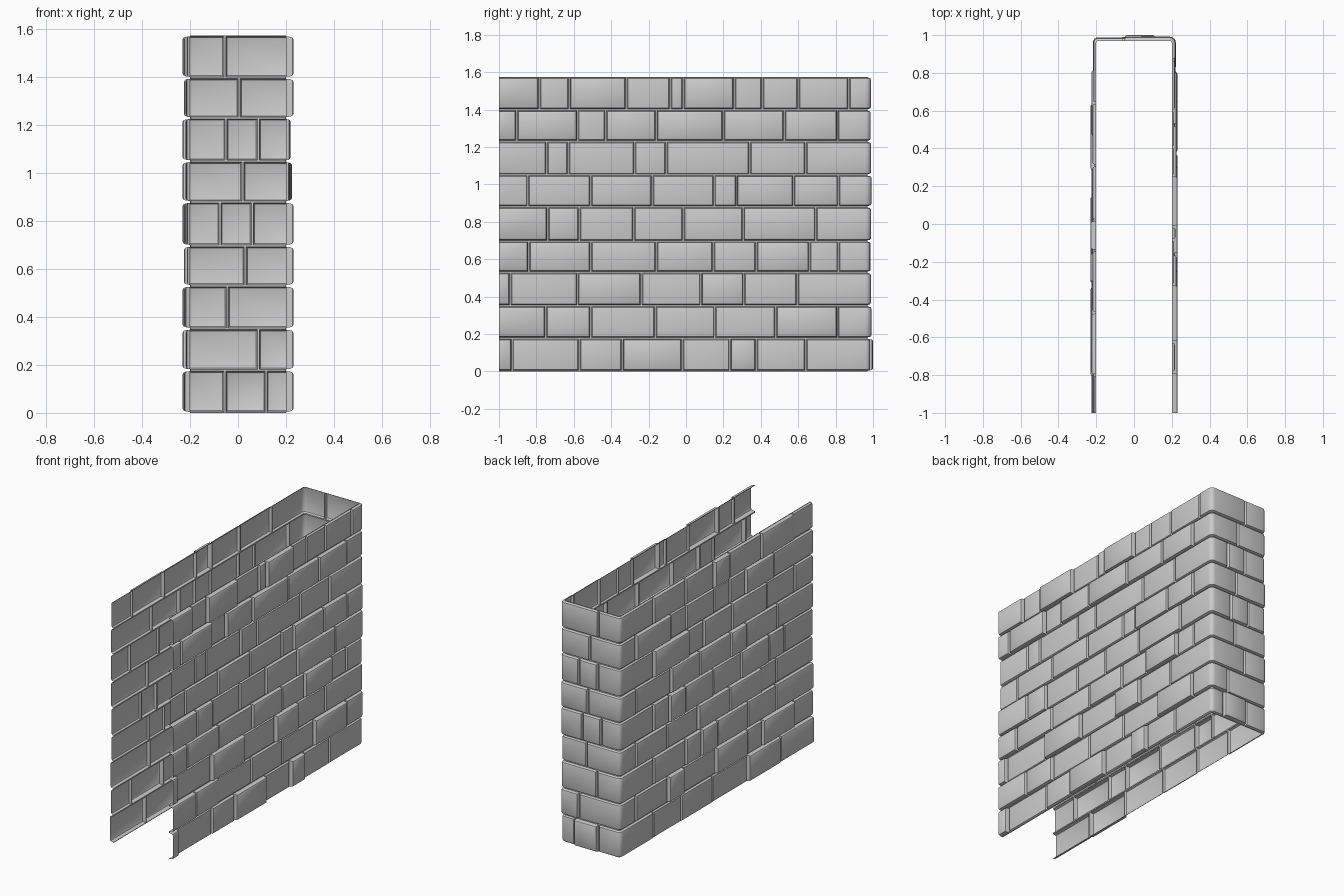
import bpy, bmesh, math, random

if "Cube" in bpy.data.objects:
    bpy.data.objects.remove(bpy.data.objects["Cube"])

random.seed(7)

# Plan: a U-shaped thin shell, open at the front (-y), rounded corners at the back
CX, CY, R = 0.19, 0.96, 0.01
LEG, ARC, END = CY + 1.0, R * math.pi / 2, 2 * CX
S1 = LEG + ARC
S2 = S1 + END
S3 = S2 + ARC
TOTAL = S3 + LEG

# Course boundaries, bottom to top
LEVELS = [0, 0.178, 0.351, 0.53, 0.697, 0.88, 1.05, 1.23, 1.398, 1.575]
# Joints along the right side (y), and across the back (x)
RIGHT = [
    [-.93, -.57, -.34, -.02, .235, .375, .64],
    [-.75, -.51, -.165, .155, .48, .81],
    [-.94, -.58, -.24, .08, .31, .595],
    [-.84, -.51, -.16, .145, .375, .66, .815],
    [-.74, -.57, -.28, -.015, .305, .695],
    [-.845, -.51, -.18, .15, .27, .575, .815],
    [-.745, -.63, -.275, -.105, .34, .64],
    [-.905, -.58, -.43, -.16, .2, .525, .81],
    [-.785, -.625, -.32, -.085, -.015, .257, .407, .6, .87]]
BACK = [[.117, -.055], [.085], [-.045], [.03], [.06, -.075],
        [.02], [.085, -.05], [.005], [-.055]]


def left_joints(i):
    # running bond with jitter and the odd short stone
    y, out = (0.64, 0.82)[i % 2], []
    while y > -0.9:
        out.append(y)
        y -= random.choice([.33, .32, .29, .36, .16])
    return out


def point(s, d, z):
    # position along the U path, pushed outward by d
    if s <= LEG:
        return (CX + R + d, s - 1, z)
    if s < S1:
        a = (s - LEG) / R
        return (CX + (R + d) * math.cos(a), CY + (R + d) * math.sin(a), z)
    if s <= S2:
        return (CX - (s - S1), CY + R + d, z)
    if s < S3:
        a = math.pi / 2 + (s - S2) / R
        return (-CX + (R + d) * math.cos(a), CY + (R + d) * math.sin(a), z)
    return (-CX - R - d, CY - (s - S3), z)


CORNER = [c + ARC * k / 4 for c in (LEG, S2) for k in range(5)]


def stone(bm, s0, s1, z0, z1, d):
    # mortar flange, steep side, two-step rounded edge, flat face
    profile = [(0, 0), (.004, 0), (.006, d * .55), (.009, d * .85), (.016, d)]
    open0, open1 = s0 <= 0, s1 >= TOTAL
    mid = [c for c in CORNER if s0 < c < s1]
    rings = []
    for inset, depth in profile:
        a = s0 if open0 else s0 + inset
        b = s1 if open1 else s1 - inset
        st = [a] + mid + [b]
        ring = [bm.verts.new(point(s, depth, z0 + inset)) for s in st]
        ring += [bm.verts.new(point(s, depth, z1 - inset)) for s in reversed(st)]
        rings.append(ring)
    m = len(rings[0])
    n = m // 2
    for p, q in zip(rings, rings[1:]):
        for k in range(m):
            if (k == m - 1 and open0) or (k == n - 1 and open1):
                continue
            j = (k + 1) % m
            bm.faces.new((p[k], p[j], q[j], q[k]))
    t = rings[-1]
    for k in range(n - 1):
        bm.faces.new((t[k], t[k + 1], t[m - 2 - k], t[m - 1 - k]))


# One object per course of stones
for i in range(9):
    joints = [0] + [y + 1 for y in RIGHT[i]]
    joints += [S1 + CX - x for x in BACK[i]]
    joints += [S3 + CY - y for y in left_joints(i)] + [TOTAL]
    bm = bmesh.new()
    for a, b in zip(joints, joints[1:]):
        if a < LEG < b or a < S2 < b:
            d = random.uniform(.014, .022)       # corner stone
        elif S1 < a and b < S2:
            d = .03 if i == 0 else .02           # middle stone of the back
        else:
            d = random.choice([.013, .016, .02, .025, .031])
        stone(bm, a, b, LEVELS[i], LEVELS[i + 1], d)
    bmesh.ops.remove_doubles(bm, verts=bm.verts[:], dist=1e-5)
    me = bpy.data.meshes.new(f"stone_course_{i + 1}")
    bm.to_mesh(me)
    bm.free()
    ob = bpy.data.objects.new(me.name, me)
    bpy.context.collection.objects.link(ob)
    bpy.context.view_layer.objects.active = ob
    ob.select_set(True)

bpy.ops.object.shade_smooth_by_angle(angle=math.radians(35))
